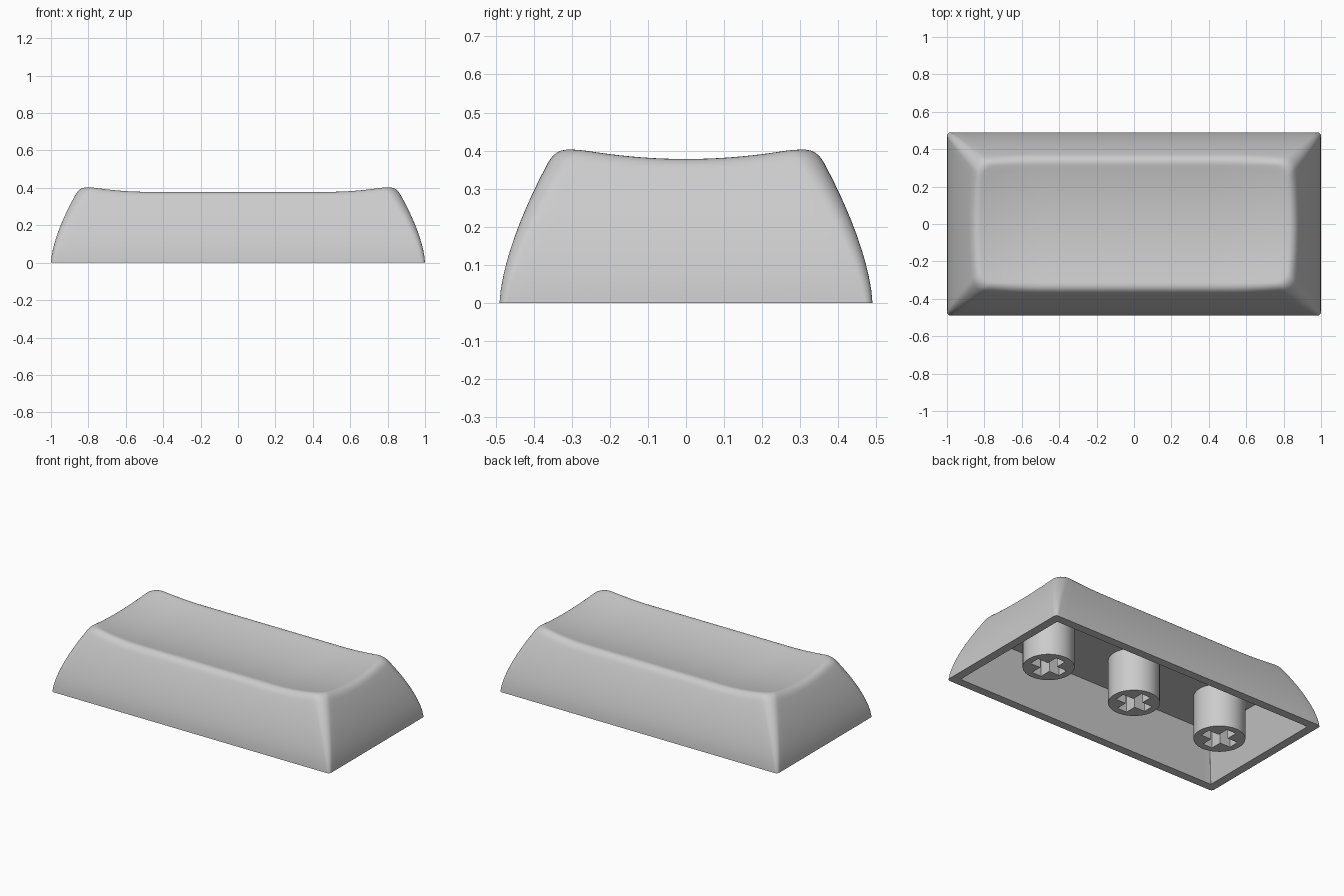
import bpy, bmesh, math
from mathutils import Vector

if "Cube" in bpy.data.objects:
    bpy.data.objects.remove(bpy.data.objects["Cube"])

grey = bpy.data.materials.new("light_grey_plastic")
grey.diffuse_color = (0.6, 0.6, 0.6, 1)
grey.use_nodes = True
grey.node_tree.nodes["Principled BSDF"].inputs["Base Color"].default_value = grey.diffuse_color


def finish(name, bm, angle):
    bmesh.ops.recalc_face_normals(bm, faces=bm.faces)
    me = bpy.data.meshes.new(name)
    bm.to_mesh(me)
    bm.free()
    me.materials.append(grey)
    ob = bpy.data.objects.new(name, me)
    bpy.context.collection.objects.link(ob)
    bpy.ops.object.select_all(action='DESELECT')
    ob.select_set(True)
    bpy.context.view_layer.objects.active = ob
    bpy.ops.object.shade_smooth_by_angle(angle=math.radians(angle))
    return ob


def outline(hx, hy, r, z, nx=32, ny=18, nc=8):
    """Rounded rectangle with evenly divided sides, counter-clockwise."""
    ax, ay = hx - r, hy - r
    corners = [(ax, ay), (-ax, ay), (-ax, -ay), (ax, -ay)]
    pts = []
    for i, (cx, cy) in enumerate(corners):
        for j in range(nc + 1):
            a = math.pi / 2 * (i + j / nc)
            pts.append(Vector((cx + r * math.cos(a), cy + r * math.sin(a), z)))
        n = nx if i % 2 == 0 else ny
        a = math.pi / 2 * (i + 1)
        off = Vector((r * math.cos(a), r * math.sin(a), 0))
        p = Vector((cx, cy, z)) + off
        q = Vector((*corners[(i + 1) % 4], z)) + off
        pts += [p.lerp(q, j / n) for j in range(1, n)]
    return pts


def wall(z):
    """Outer wall section: bulged taper, corners rounder towards the top."""
    t = max(z, 0) / 0.4
    d = 0.145 * t ** 1.55
    return outline(1.0 - 1.05 * d, 0.49 - d, 0.02 + 0.05 * t, z)


def dish(x, y):
    """Height of the scooped top: trough along x with upturned ends."""
    ex = max(abs(x) - 0.48, 0) / 0.36
    return 0.344 + 0.037 * (y / 0.33) ** 2 + 0.037 * ex ** 2


def wall_point(i, z):
    return wall(z)[i]


# Shell: cavity ceiling, inner wall, rim, outer wall, rounded edge and dish
count = len(wall(0))
inner_top = outline(0.86, 0.345, 0.004, 0.28)
inner_low = outline(0.945, 0.435, 0.004, 0)
F, WALL, FIL, TOP = 0.04, 10, 7, 14
columns = []
for i in range(count):
    z = 0.4
    for _ in range(6):                      # where the wall meets the dish
        edge = wall_point(i, z)
        z = dish(edge.x, edge.y)
    edge.z = z
    col = [inner_top[i], inner_low[i]]
    col += [wall_point(i, (z - F) * k / WALL) for k in range(WALL + 1)]
    spine = Vector((max(-0.5, min(0.5, edge.x)), 0, 0))
    to_spine = Vector((spine.x - edge.x, spine.y - edge.y, 0))
    inset = edge + to_spine * (F / to_spine.length)
    inset.z = dish(inset.x, inset.y)
    low = col[-1]
    for k in range(1, FIL + 1):
        t = k / FIL
        col.append(low * (1 - t) ** 2 + edge * 2 * t * (1 - t) + inset * t * t)
    for k in range(1, TOP + 1):
        p = inset.lerp(spine, k / TOP)
        p.z = dish(p.x, p.y)
        col.append(p)
    columns.append(col)

bm = bmesh.new()
grid = [[bm.verts.new(p) for p in col] for col in columns]
for i in range(count):
    a, b = grid[i], grid[(i + 1) % count]
    for k in range(len(a) - 1):
        bm.faces.new((a[k], b[k], b[k + 1], a[k + 1]))
bm.faces.new([col[0] for col in grid])
bmesh.ops.remove_doubles(bm, verts=bm.verts, dist=0.0004)
finish("keycap_shell", bm, 35)


# Stems: round posts with a cross-shaped socket
def ring(bm, pts, z):
    return [bm.verts.new((x, y, z)) for x, y in pts]


def bridge(bm, a, b):
    for i in range(len(a)):
        j = (i + 1) % len(a)
        bm.faces.new((a[i], a[j], b[j], b[i]))


def stem(name, cx):
    R, L, W = 0.15, 0.108, 0.034
    circle = [(cx + R * math.cos(math.tau * i / 48), R * math.sin(math.tau * i / 48))
              for i in range(48)]
    cross = []
    for q in range(4):
        c, s = round(math.cos(q * math.pi / 2)), round(math.sin(q * math.pi / 2))
        cross += [(cx + x * c - y * s, x * s + y * c)
                  for x, y in ((L, -W), (L, W), (W, W))]
    bm = bmesh.new()
    low, high = ring(bm, circle, 0), ring(bm, circle, 0.283)
    c_low, c_high = ring(bm, cross, 0), ring(bm, cross, 0.21)
    bridge(bm, low, high)
    bridge(bm, c_low, c_high)
    bm.faces.new(c_high)
    bm.faces.new(high)
    edges = [bm.edges.get((l[i], l[(i + 1) % len(l)]))
             for l in (low, c_low) for i in range(len(l))]
    bmesh.ops.triangle_fill(bm, edges=edges, use_beauty=True)
    finish(name, bm, 30)


for name, x in (("left_stem", -0.645), ("middle_stem", 0), ("right_stem", 0.645)):
    stem(name, x)
